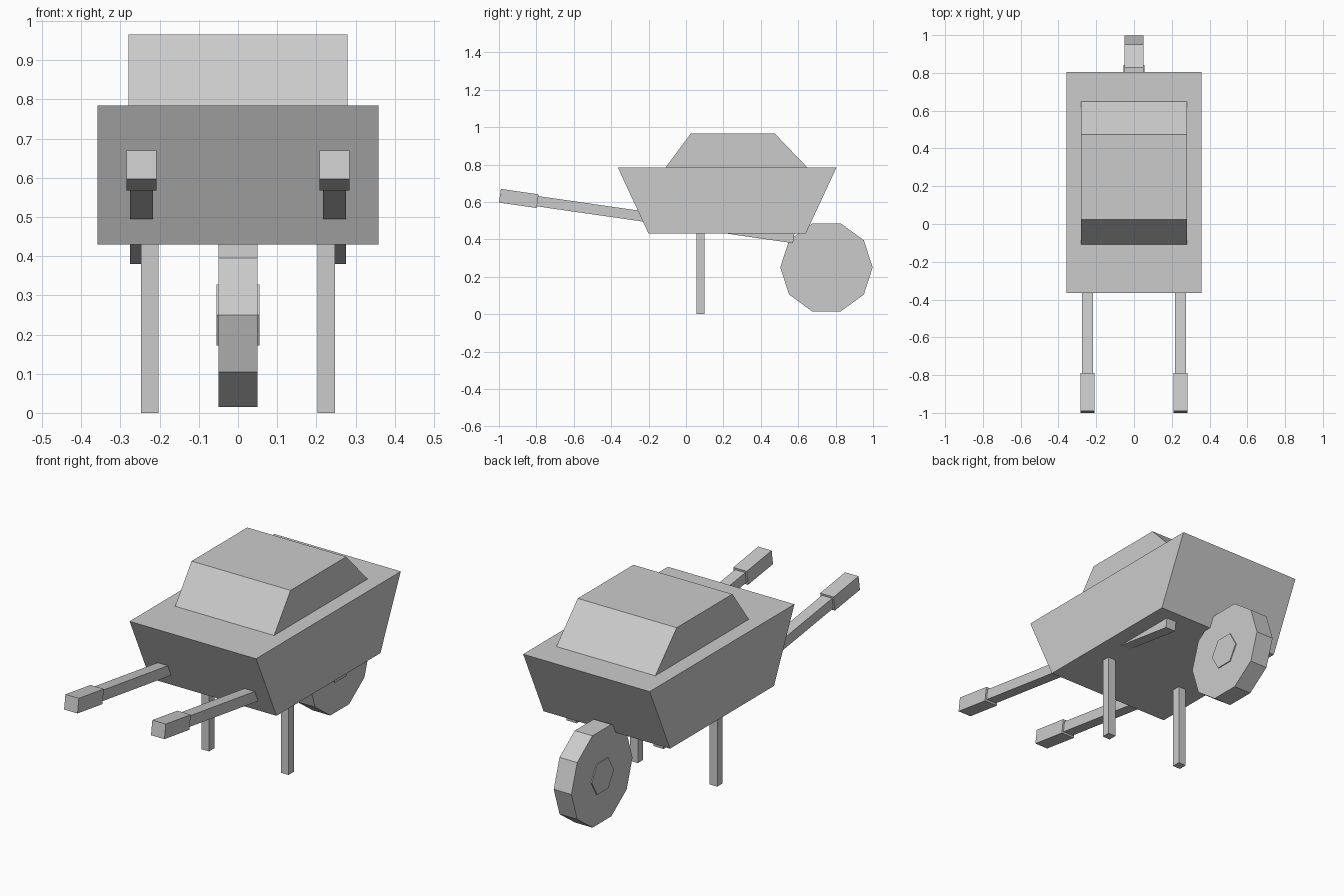
import bpy, bmesh, math
from mathutils import Vector, Matrix

if "Cube" in bpy.data.objects:
    bpy.data.objects.remove(bpy.data.objects["Cube"])


def finish(name, bm):
    bmesh.ops.recalc_face_normals(bm, faces=bm.faces)
    mesh = bpy.data.meshes.new(name)
    bm.to_mesh(mesh)
    bm.free()
    obj = bpy.data.objects.new(name, mesh)
    bpy.context.collection.objects.link(obj)
    return obj


def prism(name, profile, half_width):
    """Extrude a (y, z) side profile across x."""
    bm = bmesh.new()
    face = bm.faces.new([bm.verts.new((-half_width, y, z)) for y, z in profile])
    ext = bmesh.ops.extrude_face_region(bm, geom=[face])
    moved = [v for v in ext["geom"] if isinstance(v, bmesh.types.BMVert)]
    bmesh.ops.translate(bm, verts=moved, vec=(2 * half_width, 0, 0))
    return finish(name, bm)


def ngon(sides, radius, y, z):
    return [(y + radius * math.cos(2 * math.pi * i / sides),
             z + radius * math.sin(2 * math.pi * i / sides)) for i in range(sides)]


def bar(name, x, start, end, width, height):
    """Box beam running between two (y, z) points."""
    a, b = Vector((x, *start)), Vector((x, *end))
    d = b - a
    tilt = Matrix.Rotation(math.atan2(d.z, d.y), 4, 'X')
    size = Matrix.Diagonal((width, d.length, height, 1))
    bm = bmesh.new()
    bmesh.ops.create_cube(bm, size=1, matrix=Matrix.Translation((a + b) / 2) @ tilt @ size)
    return finish(name, bm)


# Tray and its load
prism("tray", [(-0.365, 0.785), (-0.20, 0.43), (0.64, 0.43), (0.805, 0.785)], 0.358)
prism("load", [(-0.11, 0.783), (0.65, 0.783), (0.475, 0.965), (0.025, 0.965)], 0.28)

# Wheel with hub
WHEEL_Y, WHEEL_Z = 0.751, 0.25
prism("wheel", ngon(10, 0.247, WHEEL_Y, WHEEL_Z), 0.05)
prism("hub", ngon(6, 0.09, WHEEL_Y, WHEEL_Z), 0.055)

# Handles, grips and legs on both sides
for side, s in (("left", -1), ("right", 1)):
    bar(f"handle_{side}", s * 0.246, (-0.90, 0.619), (0.576, 0.407), 0.058, 0.055)
    bar(f"grip_{side}", s * 0.246, (-0.995, 0.633), (-0.793, 0.604), 0.076, 0.074)
    bar(f"leg_{side}", s * 0.225, (0.078, 0.0), (0.078, 0.44), 0.044, 0.044)
